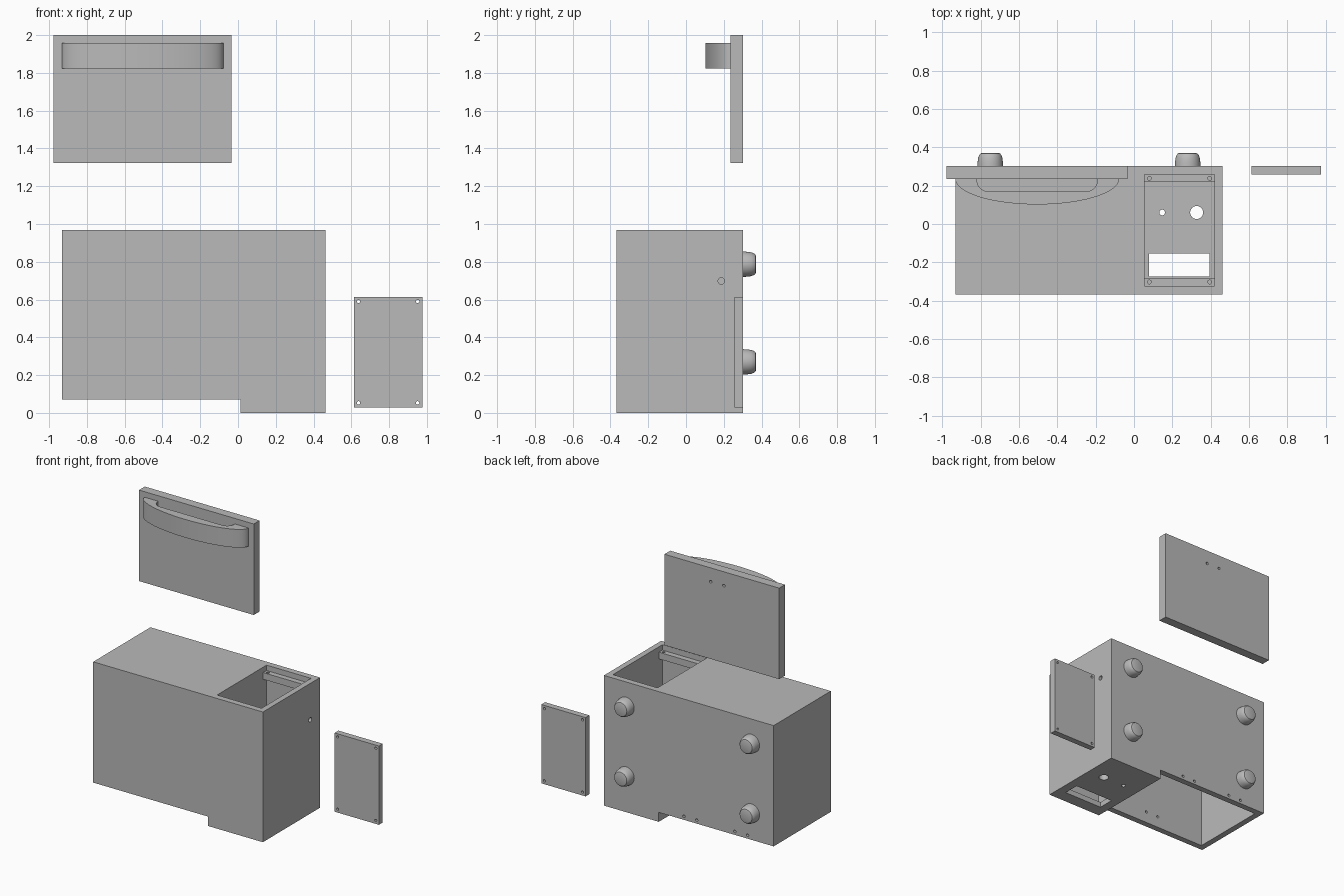
import bpy, bmesh
from math import pi, cos, sin
from mathutils import Vector, Matrix

default = bpy.data.objects.get("Cube")
if default:
    bpy.data.objects.remove(default, do_unlink=True)

# Mid grey shared by every part
grey = bpy.data.materials.new("mid_grey")
grey.use_nodes = True
tone = (0.49, 0.49, 0.49, 1)
grey.diffuse_color = tone
grey.node_tree.nodes["Principled BSDF"].inputs["Base Color"].default_value = tone


def finish(name, bm):
    bmesh.ops.recalc_face_normals(bm, faces=bm.faces)
    mesh = bpy.data.meshes.new(name)
    bm.to_mesh(mesh)
    bm.free()
    mesh.materials.append(grey)
    ob = bpy.data.objects.new(name, mesh)
    bpy.context.collection.objects.link(ob)
    return ob


def activate(ob):
    bpy.ops.object.select_all(action='DESELECT')
    ob.select_set(True)
    bpy.context.view_layer.objects.active = ob


def smooth(ob):
    activate(ob)
    bpy.ops.object.shade_smooth_by_angle(angle=pi / 6)


def prism(name, points, direction):
    """Extrude a flat outline along a direction."""
    bm = bmesh.new()
    face = bm.faces.new([bm.verts.new(p) for p in points])
    ext = bmesh.ops.extrude_face_region(bm, geom=[face])
    verts = [g for g in ext["geom"] if isinstance(g, bmesh.types.BMVert)]
    bmesh.ops.translate(bm, verts=verts, vec=direction)
    # The extrusion keeps the starting face, so the solid is closed
    if not any(set(f.verts).isdisjoint(verts) for f in bm.faces):
        bm.faces.new([v for v in bm.verts if v not in verts])
    return finish(name, bm)


def box(name, x, y, z):
    return prism(name, [(x[0], y[0], z[0]), (x[1], y[0], z[0]),
                        (x[1], y[1], z[0]), (x[0], y[1], z[0])], (0, 0, z[1] - z[0]))


def rod(center, radius, length, axis):
    """Cylindrical cutter centred on a point along an axis."""
    bm = bmesh.new()
    turn = Vector((0, 0, 1)).rotation_difference(Vector(axis)).to_matrix().to_4x4()
    bmesh.ops.create_cone(bm, cap_ends=True, segments=24, radius1=radius, radius2=radius,
                          depth=length, matrix=Matrix.Translation(center) @ turn)
    return finish("cutter", bm)


def cut(target, cutter):
    cutter.hide_render = True
    mod = target.modifiers.new("cut", 'BOOLEAN')
    mod.operation = 'DIFFERENCE'
    mod.solver = 'EXACT'
    mod.object = cutter
    activate(target)
    bpy.ops.object.modifier_apply(modifier=mod.name)
    bpy.data.objects.remove(cutter, do_unlink=True)


X, Y, Z = (1, 0, 0), (0, 1, 0), (0, 0, 1)
back = 0.303

# Hollow housing with a step where the door sits
outline = [(-0.932, 0.07), (0.012, 0.07), (0.012, 0), (0.462, 0), (0.462, 0.967), (-0.932, 0.967)]
body = prism("housing", [(x, -0.368, z) for x, z in outline], (0, back + 0.368, 0))
cut(body, box("cutter", (-0.887, 0.012), (-0.323, 0.258), (0, 0.922)))    # cooking cavity
cut(body, box("cutter", (0.054, 0.42), (-0.323, 0.258), (0.04, 1.1)))     # control bay
cut(body, box("cutter", (0.077, 0.395), (-0.273, -0.154), (-0.1, 0.1)))   # display window
cut(body, rod((0.327, 0.06, 0), 0.034, 0.2, Z))                           # dial hole
cut(body, rod((0.147, 0.06, 0), 0.015, 0.2, Z))                           # button hole
cut(body, rod((0.45, 0.187, 0.698), 0.017, 0.1, X))                       # cable hole

# Hinge and latch holes in the cavity walls
for x in (-0.195, -0.3, -0.613, -0.718):
    cut(body, rod((x, 0.28, 0.096), 0.01, 0.1, Y))
for x in (-0.385, -0.488):
    cut(body, rod((x, -0.323, 0.155), 0.01, 0.05, Y))
smooth(body)

# Ledges that carry the cover
for name, y in (("back_ledge", (0.218, 0.258)), ("front_ledge", (-0.323, -0.282))):
    ledge = box(name, (0.054, 0.42), y, (0.877, 0.927))
    for x in (0.08, 0.395):
        cut(ledge, rod((x, sum(y) / 2, 0.92), 0.01, 0.06, Z))
    smooth(ledge)

# Loose cover plate with corner screw holes
cover = box("cover_plate", (0.613, 0.977), (0.258, back), (0.028, 0.613))
for x in (0.638, 0.951):
    for z in (0.053, 0.59):
        cut(cover, rod((x, 0.28, z), 0.009, 0.1, Y))
smooth(cover)

# Door panel with handle screw holes
door = box("door", (-0.978, -0.035), (0.235, back), (1.324, 2.0))
for x in (-0.415, -0.523):
    cut(door, rod((x, 0.30, 1.897), 0.01, 0.1, Y))
smooth(door)

# Bowed handle: elliptical outside, rounded slot inside
mid, front = -0.505, 0.235
steps = 96
outer = [(mid - 0.427 * cos(pi * i / steps), front - 0.133 * sin(pi * i / steps))
         for i in range(steps + 1)]
half = [(0.315, front)] + [(0.255 + 0.06 * cos(a), 0.23 - 0.06 * sin(a))
                           for a in [pi / 2 * i / 8 for i in range(9)]]
inner = [(mid + x, y) for x, y in half] + [(mid - x, y) for x, y in reversed(half)]
handle = prism("door_handle", [(x, y, 1.824) for x, y in outer + inner], (0, 0, 0.135))
smooth(handle)

# Four turned feet on the back
profile = [(0, 0), (0.067, 0), (0.066, 0.02), (0.063, 0.042),
           (0.058, 0.056), (0.051, 0.065), (0.042, 0.068), (0, 0.068)]
for side, x in (("left", 0.28), ("right", -0.75)):
    for level, z in (("upper", 0.787), ("lower", 0.27)):
        bm = bmesh.new()
        verts = [bm.verts.new((r, h, 0)) for r, h in profile]
        edges = [bm.edges.new(pair) for pair in zip(verts, verts[1:])]
        bmesh.ops.spin(bm, geom=verts + edges, cent=(0, 0, 0), axis=Y,
                       angle=2 * pi, steps=32)
        bmesh.ops.remove_doubles(bm, verts=bm.verts, dist=0.0001)
        bmesh.ops.translate(bm, verts=bm.verts, vec=(x, back, z))
        smooth(finish(f"{level}_{side}_foot", bm))
